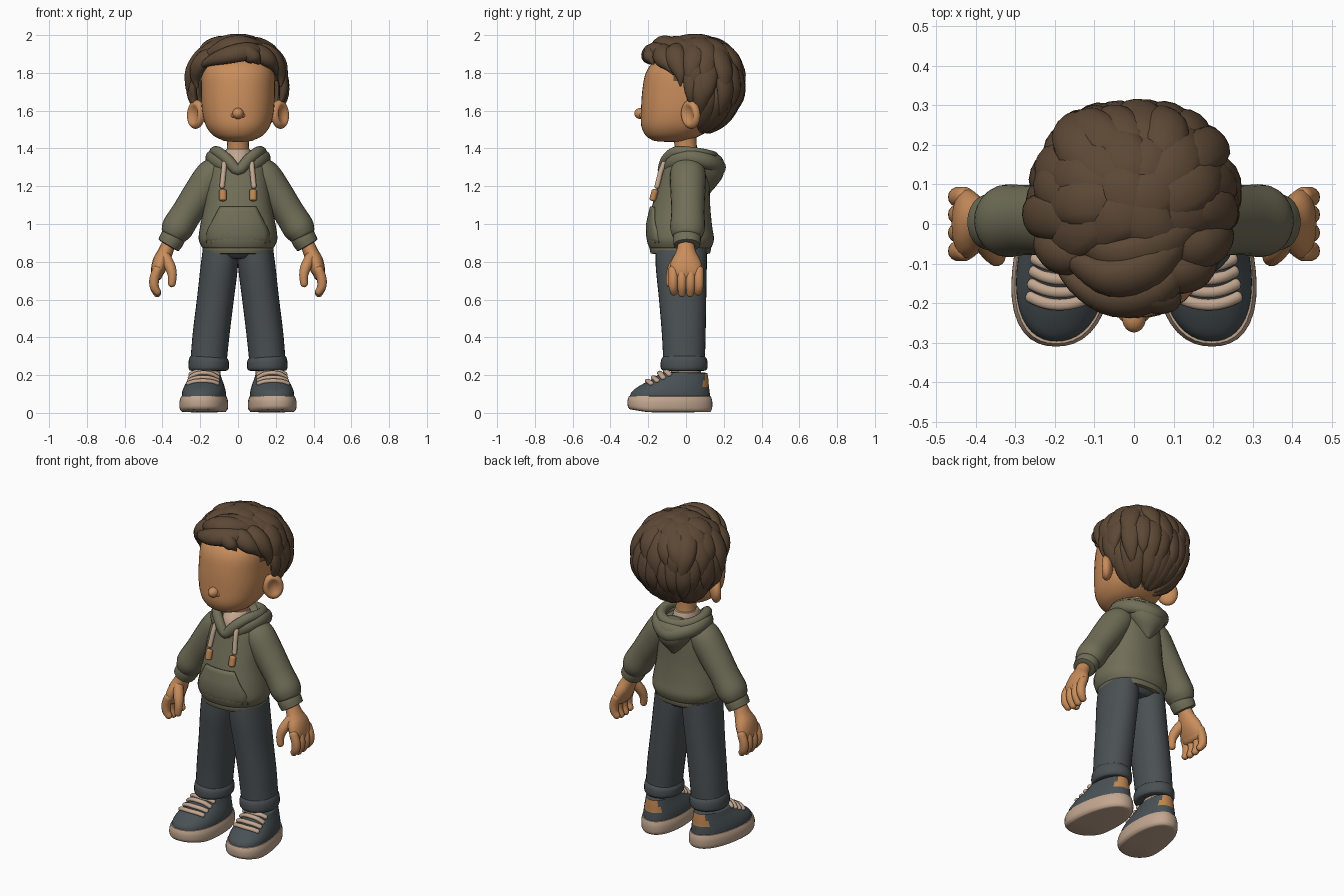
import bpy, bmesh, math, random
from math import sin, cos, pi, radians
from mathutils import Vector, Matrix
from mathutils.bvhtree import BVHTree

random.seed(4)
default = bpy.data.objects.get("Cube")
if default:
    bpy.data.objects.remove(default)


def material(name, r, g, b):
    mat = bpy.data.materials.new(name)
    mat.use_nodes = True
    mat.diffuse_color = (r, g, b, 1)
    mat.node_tree.nodes["Principled BSDF"].inputs["Base Color"].default_value = (r, g, b, 1)
    return mat


SKIN = material("warm skin", .58, .265, .105)
HAIR = material("dark brown hair", .108, .065, .036)
CLOTH = material("olive fleece", .165, .156, .097)
DENIM = material("charcoal denim", .069, .081, .086)
SHOE = material("slate canvas", .067, .083, .092)
CREAM = material("cream rubber", .54, .385, .28)
TAN = material("tan leather", .52, .235, .08)


def finish(name, bm, *mats):
    """Turn a bmesh into a smooth shaded object."""
    bmesh.ops.recalc_face_normals(bm, faces=bm.faces)
    mesh = bpy.data.meshes.new(name)
    bm.to_mesh(mesh)
    bm.free()
    for mat in mats:
        mesh.materials.append(mat)
    mesh.shade_smooth()
    mesh.set_sharp_from_angle(angle=radians(55))
    obj = bpy.data.objects.new(name, mesh)
    bpy.context.scene.collection.objects.link(obj)
    return obj


def catmull(a, b, c, d, t):
    return [(2 * q + (r - p) * t + (2 * p - 5 * q + 4 * r - s) * t * t
             + (3 * q - p - 3 * r + s) * t ** 3) / 2 for p, q, r, s in zip(a, b, c, d)]


def sweep(bm, stations, ref=(0, 1, 0), sides=20, power=2, cap=1, closed=False,
          centre=None, warp=None, level=False):
    """Skin smoothed stations (x, y, z, radius, radius) with rounded ends."""
    n, steps = len(stations), 4
    at = (lambda i: stations[i % n]) if closed else (lambda i: stations[max(0, min(n - 1, i))])
    samples = [catmull(at(i - 1), at(i), at(i + 1), at(i + 2), k / steps)
               for i in range(n if closed else n - 1) for k in range(steps)]
    if not closed:
        samples.append(list(stations[-1]))
    pts = [Vector(s[:3]) for s in samples]
    rings, m = [], len(pts)
    for i, s in enumerate(samples):
        if level:
            t = Vector((0, 0, 1))
        elif closed:
            t = (pts[(i + 1) % m] - pts[i - 1]).normalized()
        else:
            t = (pts[min(i + 1, m - 1)] - pts[max(i - 1, 0)]).normalized()
        axis = pts[i] - centre if centre else Vector(ref)
        a = axis.cross(t).normalized()
        rings.append((pts[i], a, t.cross(a), s[3], s[4], t))
    if not closed:
        for end, sign in ((0, -1), (-1, 1)):
            p, a, b, ra, rb, t = rings[end]
            extra = [(p + t * sign * cap * min(ra, rb) * sin(w), a, b, ra * cos(w), rb * cos(w), t)
                     for w in (.4, .8, 1.2, 1.5)]
            rings = extra[::-1] + rings if sign < 0 else rings + extra
    loops = []
    for p, a, b, ra, rb, t in rings:
        loop = []
        for k in range(sides):
            c, s = cos(2 * pi * k / sides), sin(2 * pi * k / sides)
            f = (abs(c) ** power + abs(s) ** power) ** (-1 / power)
            co = p + a * c * f * ra + b * s * f * rb
            loop.append(bm.verts.new(warp(co) if warp else co))
        loops.append(loop)
    for i in range(len(loops) if closed else len(loops) - 1):
        u, v = loops[i], loops[(i + 1) % len(loops)]
        for k in range(sides):
            j = (k + 1) % sides
            bm.faces.new((u[k], u[j], v[j], v[k]))
    if not closed:
        bm.faces.new(loops[0][::-1])
        bm.faces.new(loops[-1])


def part(name, mat, *runs, side=1, **options):
    """One object from one or more sweeps, flipped to either side."""
    bm = bmesh.new()
    for run in runs:
        sweep(bm, [(s[0] * side, *s[1:]) for s in run], **options)
    return finish(name, bm, mat)


def blob(bm, centre, size):
    mat = Matrix.Translation(centre) @ Matrix.Diagonal((*size, 1))
    return bmesh.ops.create_uvsphere(bm, u_segments=28, v_segments=18, radius=1, matrix=mat)["verts"]


# Head, neck and nose
part("head", SKIN, [(0, -.085, 1.445, .085, .095), (0, -.068, 1.468, .13, .145),
     (0, -.045, 1.52, .17, .192), (0, -.03, 1.6, .19, .208), (0, -.018, 1.7, .195, .214),
     (0, -.008, 1.8, .192, .205), (0, .01, 1.86, .165, .175), (0, .03, 1.895, .1, .1)],
     sides=36, power=2.25, cap=.12, level=True)
part("neck", SKIN, [(0, .01, 1.3, .065, .065), (0, 0, 1.4, .058, .058), (0, -.01, 1.5, .06, .065)])
bm = bmesh.new()
blob(bm, (0, -.238, 1.585), (.03, .036, .03))
for s in (1, -1):
    blob(bm, (s * .022, -.23, 1.576), (.017, .017, .015))
finish("nose", bm, SKIN)

# Ears with a hollow on the side turned outward and forward
for s, label in ((1, "left"), (-1, "right")):
    bm = bmesh.new()
    for v in blob(bm, (0, 0, 0), (.036, .06, .077)):
        hollow = max(0, 1 - (v.co.y / .042) ** 2 - (v.co.z / .056) ** 2)
        if v.co.x > 0:
            v.co.x -= .03 * hollow
    bm.transform(Matrix.Diagonal((s, 1, 1, 1)) @ Matrix.Translation((.222, .025, 1.58))
                 @ Matrix.Rotation(radians(-42), 4, "Z") @ Matrix.Rotation(.15, 4, "X"))
    finish(label + "_ear", bm, SKIN)

# Hair: a scalp shell covered with overlapping tapered locks
CROWN = Vector((0, .045, 1.705))


def scalp(az, el, off=0):
    az, el = radians(az), radians(el)
    d = Vector((sin(az) * cos(el), -cos(az) * cos(el), sin(el)))
    d *= sum(abs(c) ** 2.3 for c in d) ** (-1 / 2.3)
    taper = (1 + off) * (1 - .46 * min(0, d.z) ** 2)
    return CROWN + Vector((d.x * .22 * taper, d.y * .22 * taper, d.z * .24 * (1 + off)))


def hairline(az):
    az = abs((az + 180) % 360 - 180)
    return 36 if az < 62 else 8 if az < 78 else -6 if az < 104 else -60


bm = bmesh.new()
grid = {(az, el): bm.verts.new(scalp(az, el)) for az in range(0, 360, 10) for el in range(-60, 90, 6)}
for az, el in grid:
    if el < 84 and el >= hairline(az + 5):
        nxt = (az + 10) % 360
        bm.faces.new([grid[k] for k in ((az, el), (nxt, el), (nxt, el + 6), (az, el + 6))])
bmesh.ops.holes_fill(bm, edges=[e for e in bm.edges if e.is_boundary and
                                all(v.co.z > 1.93 for v in e.verts)])
bmesh.ops.delete(bm, geom=[v for v in bm.verts if not v.link_faces], context="VERTS")
finish("scalp_hair", bm, HAIR)

SHAPE = ((0, .45, .6), (.3, .95, 1), (.62, .9, 1), (.87, .5, .6), (1, .06, .15))


def lock(bm, az, el, az_end, el_end, width, thick, off, tip=0):
    run = []
    for t, w, h in SHAPE:
        lift = off + .05 * sin(pi * t) + tip * t
        run.append((*scalp(az + (az_end - az) * t, el + (el_end - el) * t, lift), width * w, thick * h))
    sweep(bm, run, centre=CROWN, sides=12, cap=.5)


bm = bmesh.new()
jit = random.uniform
for i in range(11):  # nape
    az = 110 + i * 14
    lock(bm, az, 12, az + jit(-8, 8), -62 + jit(-3, 8), .05, .026, .0)
for az, low in ((84, -18), (96, -8), (106, -14)):  # temples
    for s in (1, -1):
        lock(bm, s * az, 38, s * (az + jit(-4, 4)), low, .04, .024, .06)
for i in range(12):  # lower layer
    az = 98 + i * 15
    lock(bm, az, 42, az + jit(-16, 16), jit(-36, -16), .055, .028, .05, jit(-.02, .06))
for i in range(13):  # middle layer
    az = 78 + i * 17
    lock(bm, az, 66, az + jit(-24, 24), jit(-6, 16), .06, .03, .07, jit(0, .12))
for i in range(9):  # upper layer
    az = 70 + i * 26
    lock(bm, az, 86, az + 30 + jit(-10, 10), jit(24, 38), .068, .03, .05, jit(.02, .14))
for az in (190, 100, 280, 20):  # crown swirl
    lock(bm, az, 112, az + 40, 52, .075, .03, .06, .04)
finish("hair_locks", bm, HAIR)

# Fringe swept across the forehead
bm = bmesh.new()
for path, width in (
        (((.14, -.07, 1.91), (.06, -.165, 1.915), (-.05, -.19, 1.895), (-.15, -.145, 1.862), (-.215, -.06, 1.82)), .055),
        (((.13, -.02, 1.93), (.04, -.11, 1.95), (-.06, -.135, 1.94), (-.15, -.09, 1.9), (-.23, -.02, 1.85)), .06),
        (((.16, .02, 1.92), (.07, -.05, 1.945), (-.03, -.08, 1.945), (-.12, -.05, 1.92), (-.2, 0, 1.88)), .065),
        (((-.03, -.13, 1.93), (.03, -.175, 1.915), (.08, -.185, 1.885), (.1, -.18, 1.865), (.11, -.175, 1.845)), .045),
        (((.03, -.1, 1.93), (.1, -.125, 1.91), (.155, -.12, 1.875), (.19, -.09, 1.835), (.205, -.065, 1.79)), .055),
        (((.08, -.02, 1.94), (.15, -.06, 1.91), (.2, -.05, 1.86), (.228, -.03, 1.79), (.225, -.03, 1.73)), .06),
        (((-.1, -.06, 1.92), (-.17, -.08, 1.88), (-.21, -.06, 1.83), (-.225, -.04, 1.77), (-.215, -.04, 1.72)), .055)):
    sweep(bm, [(*p, width * w, .042 * h) for p, (t, w, h) in zip(path, SHAPE)],
          centre=CROWN, sides=14, cap=.5)
finish("fringe", bm, HAIR)

# Hooded top: body, hem, hood and undershirt
bm = bmesh.new()
sweep(bm, [(0, -.03, .875, .19, .165), (0, -.03, .92, .208, .178), (0, -.032, .99, .2, .17),
           (0, -.025, 1.1, .178, .153), (0, -.01, 1.22, .165, .135), (0, 0, 1.31, .15, .118),
           (0, .01, 1.35, .1, .1)], sides=36, power=2.3, cap=.1, level=True)
body_tree = BVHTree.FromBMesh(bm)
finish("hoodie_body", bm, CLOTH)
part("hoodie_hem", CLOTH, [(0, -.03, .845, .183, .157), (0, -.03, .865, .188, .162),
     (0, -.03, .89, .187, .161)], sides=36, power=2.3, cap=.05)
part("undershirt", CREAM, [(0, -.015, 1.3, .085, .1), (0, -.01, 1.355, .075, .093),
     (0, 0, 1.395, .064, .07)], cap=.05, level=True)


def hoop(points, ra, rb):
    """Closed loop from its left half, front to back."""
    full = points + [(-x, y, z) for x, y, z in points[-2:0:-1]]
    return [(*p, ra, rb) for p in full]


part("hood", CLOTH,
     hoop([(0, -.122, 1.285), (.055, -.105, 1.34), (.105, -.055, 1.38), (.125, .03, 1.378),
           (.09, .11, 1.365), (0, .145, 1.355)], .028, .03),
     hoop([(0, -.09, 1.275), (.09, -.07, 1.325), (.135, .01, 1.35), (.12, .1, 1.335),
           (.065, .155, 1.315), (0, .175, 1.3)], .036, .042), ref=(0, 0, 1), closed=True, sides=16)
part("hood_back", CLOTH, [(0, .105, 1.175, .025, .03), (0, .11, 1.22, .065, .06),
     (0, .115, 1.27, .105, .085), (0, .11, 1.32, .125, .09), (0, .1, 1.35, .1, .06)], cap=.5)


def on_front(x, z, lift):
    hit = body_tree.ray_cast(Vector((x, -1, z)), Vector((0, 1, 0)))[0]
    return (x, hit.y - lift, z)


# Front pocket laid on the body, with angled hand openings
bm = bmesh.new()
rows = []
for i in range(9):
    t = i / 8
    half = .165 if t < .3 else .165 - .07 * (t - .3) / .7
    rows.append([bm.verts.new(on_front(half * (k / 6 - 1), .9 + .19 * t, -.008 + .013 * min(1, 2 * t)))
                 for k in range(13)])
for lo, hi in zip(rows, rows[1:]):
    for k in range(12):
        bm.faces.new((lo[k], lo[k + 1], hi[k + 1], hi[k]))
pocket = finish("front_pocket", bm, CLOTH)
solid = pocket.modifiers.new("thickness", "SOLIDIFY")
solid.thickness, solid.offset = .012, 0

for s, label in ((1, "left"), (-1, "right")):
    # Drawstring with a tan tip
    cord = [(*on_front(.072 + .004 * i, 1.32 - .04 * i, .016), .014, .014) for i in range(4)]
    tip = [(*on_front(.08, z, .018), .02, .018) for z in (1.175, 1.15, 1.13)]
    part(label + "_drawstring", CREAM, cord, side=s, sides=10)
    part(label + "_drawstring_tip", TAN, tip, side=s, sides=12, cap=.5)

    # Sleeve, cuff and hand
    part(label + "_sleeve", CLOTH, [(.09, .01, 1.315, .06, .08), (.135, .01, 1.26, .088, .095),
         (.2, .01, 1.165, .088, .092), (.27, .01, 1.06, .082, .088), (.32, .008, .98, .084, .092),
         (.342, .006, .94, .07, .08)], side=s, cap=.3, sides=24)
    part(label + "_sleeve_cuff", CLOTH, [(.335, .005, .945, .064, .072), (.352, .005, .915, .066, .074),
         (.368, .005, .888, .062, .07)], side=s, cap=.08, sides=24)
    palm = [(.365, 0, .9, .036, .042), (.385, 0, .85, .04, .054), (.408, 0, .8, .044, .08),
            (.424, 0, .755, .038, .09), (.43, 0, .73, .03, .086)]
    fingers = [[(.428, y, .755, .025, .026), (.443, y, .71, .026, .026),
                (.443, y, .668, .024, .024), (.428, y * .95, .628 + abs(y) * .2, .02, .02)]
               for y in (-.068, -.022, .024, .068)]
    thumb = [(.388, -.03, .83, .03, .03), (.36, -.066, .775, .029, .029),
             (.348, -.082, .73, .024, .024), (.35, -.086, .685, .02, .02)]
    part(label + "_hand", SKIN, palm, thumb, *fingers, side=s, sides=14)

    # Trouser leg with a turned up cuff, and the ankle
    part(label + "_trouser_leg", DENIM, [(.094, -.025, .87, .092, .135), (.1, -.025, .77, .099, .135),
         (.12, -.018, .6, .098, .125), (.142, -.012, .42, .098, .116), (.156, -.01, .27, .096, .11)],
         side=s, cap=.05, sides=28, power=2.2, level=True)
    part(label + "_trouser_cuff", DENIM, [(.155, -.01, .225, .1, .115), (.155, -.01, .24, .107, .124),
         (.155, -.01, .275, .106, .123), (.154, -.01, .295, .098, .114)], side=s, cap=.05, sides=28)
    part(label + "_sock", CREAM, [(.16, 0, .12, .065, .08), (.158, 0, .25, .065, .08)], side=s)

    # Shoe: wide toe, turned slightly outward
    def foot(co, s=s):
        x, y = co.x * (1 - .5 * (co.y + .085)), co.y
        spring = .15 * max(0, -.2 - y) * max(0, 1 - co.z / .1)
        return Vector((s * (.178 + x - .085 * (y + .085)), y, co.z + spring))

    part(label + "_shoe_sole", CREAM, [(0, -.085, .006, .113, .214), (0, -.085, .022, .124, .223),
         (0, -.085, .06, .125, .224), (0, -.085, .088, .117, .217)],
         sides=40, power=2.3, cap=.03, warp=foot, level=True)
    bm = bmesh.new()
    columns = 48
    sweep(bm, [(0, -.085, .08, .115, .213), (0, -.081, .112, .113, .206), (0, -.061, .145, .104, .182),
               (0, -.03, .18, .09, .148), (0, -.012, .21, .08, .126)],
          sides=columns, power=2.2, cap=.08, warp=foot, level=True)
    for i, face in enumerate(bm.faces):  # heel patch narrowing toward its top
        row, column = divmod(i, columns)
        reach = 5.5 if row < 15 else 4.5
        face.material_index = int(10 < row < 20 and abs(column - 11.5) < reach)
    tree = BVHTree.FromBMesh(bm)
    finish(label + "_shoe_upper", bm, SHOE, TAN)

    laces = []
    for y in (-.108, -.14, -.172, -.204):
        run = []
        for k in range(7):
            p = foot(Vector((.072 * (k / 3 - 1), y + .02 * (k / 3 - 1) ** 2, 0)))
            hit = tree.ray_cast(Vector((p.x, p.y, 1)), Vector((0, 0, -1)))[0]
            run.append((p.x, p.y, hit.z + .003, .012, .015))
        laces.append(run)
    part(label + "_laces", CREAM, *laces, sides=10)

part("trouser_seat", DENIM, [(0, -.025, .82, .13, .115), (0, -.025, .845, .172, .138),
     (0, -.025, .88, .175, .14)], cap=.05, sides=32)
